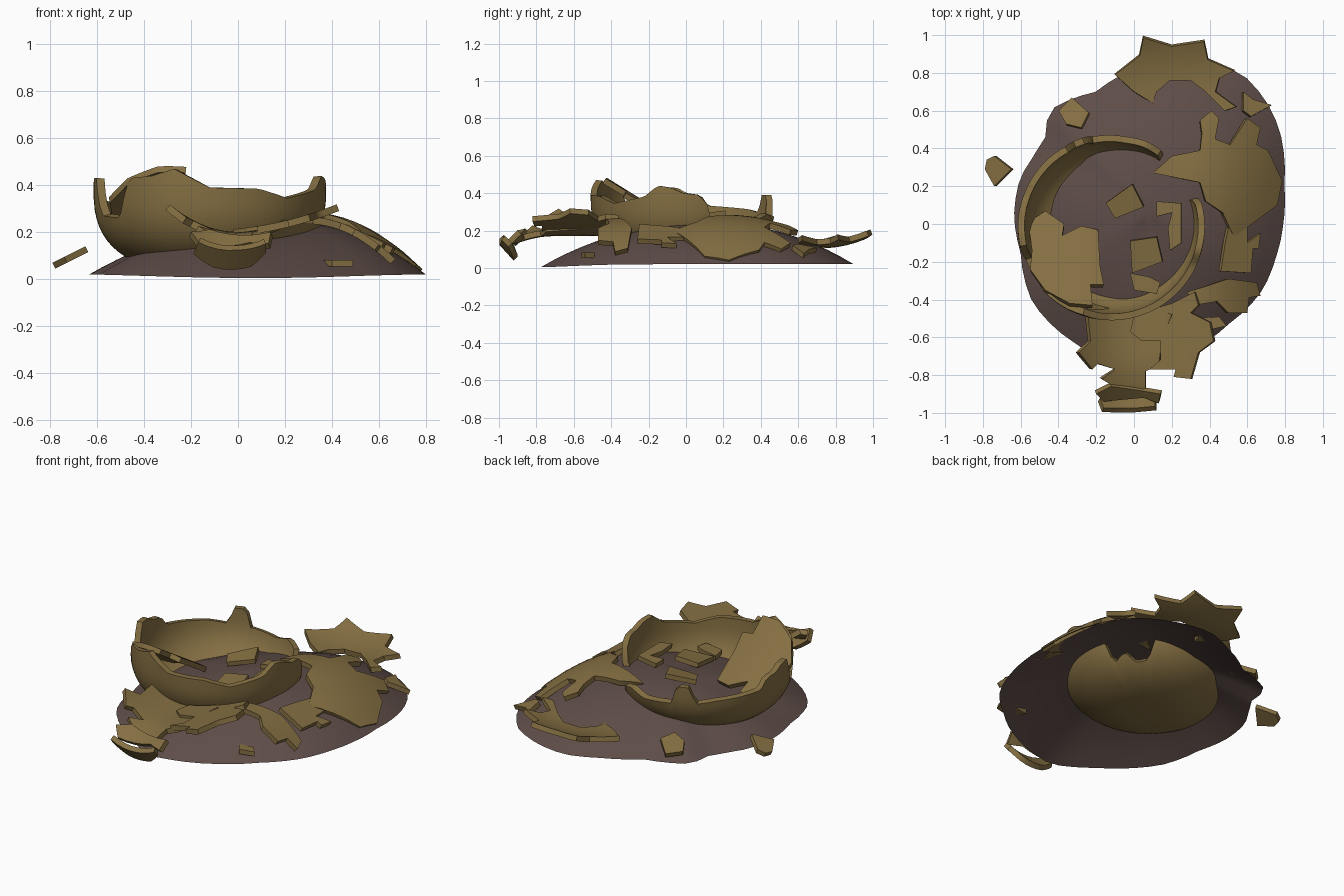
import bpy, bmesh, math
from mathutils import Vector

if "Cube" in bpy.data.objects:
    bpy.data.objects.remove(bpy.data.objects["Cube"])


def material(name, rgb):
    m = bpy.data.materials.new(name)
    m.diffuse_color = (*rgb, 1)
    m.use_nodes = True
    m.node_tree.nodes["Principled BSDF"].inputs["Base Color"].default_value = m.diffuse_color
    return m


SHELL = material("olive shell", (0.235, 0.16, 0.055))
SOIL = material("dark soil", (0.112, 0.074, 0.065))


def finish(name, bm, mat, thick=0, angle=40):
    mesh = bpy.data.meshes.new(name)
    bm.to_mesh(mesh)
    bm.free()
    ob = bpy.data.objects.new(name, mesh)
    bpy.context.collection.objects.link(ob)
    mesh.materials.append(mat)
    bpy.ops.object.select_all(action='DESELECT')
    ob.select_set(True)
    bpy.context.view_layer.objects.active = ob
    if thick:
        s = ob.modifiers.new("thickness", 'SOLIDIFY')
        s.thickness = thick
        s.offset = -1
        bpy.ops.object.modifier_apply(modifier=s.name)
    bpy.ops.object.shade_smooth_by_angle(angle=math.radians(angle))
    return ob


def lookup(table, a):
    """Linear interpolation around a full turn of (angle, value) pairs."""
    a %= 360
    t = [(table[-1][0] - 360, table[-1][1])] + table + [(table[0][0] + 360, table[0][1])]
    for (a0, v0), (a1, v1) in zip(t, t[1:]):
        if a0 <= a <= a1:
            return v0 + (v1 - v0) * (a - a0) / max(a1 - a0, 1e-6)


# Soil mound: an open sheet with an irregular outline
CX, CY = 0.08, 0.06
OUTLINE = [(.79, .4), (.795, .2), (.79, 0), (.75, -.18), (.68, -.35), (.5, -.53), (.3, -.67),
           (.1, -.75), (-.05, -.78), (-.28, -.65), (-.42, -.55), (-.54, -.41), (-.6, -.15),
           (-.635, .04), (-.6, .25), (-.55, .33), (-.47, .45), (-.45, .6), (-.2, .7), (0, .82),
           (.2, .9), (.4, .87), (.6, .77), (.7, .65), (.77, .5)]
RADII = sorted((math.degrees(math.atan2(y - CY, x - CX)) % 360, math.hypot(x - CX, y - CY))
               for x, y in OUTLINE)


def ground(x, y):
    a = math.atan2(y - CY, x - CX)
    t = min(1, math.hypot(x - CX, y - CY) / lookup(RADII, math.degrees(a)))
    edge = 0.02 - 0.015 * max(0, -math.sin(a)) ** 4
    return edge + (0.225 + 0.04 * t * math.cos(a)) * (1 - t ** 2.2)


bm = bmesh.new()
N, RINGS = 60, 12
rows = []
for r in range(1, RINGS + 1):
    row = []
    for i in range(N):
        a = 360 * i / N
        d = lookup(RADII, a) * r / RINGS
        x, y = CX + d * math.cos(math.radians(a)), CY + d * math.sin(math.radians(a))
        row.append(bm.verts.new((x, y, ground(x, y))))
    rows.append(row)
top = bm.verts.new((CX, CY, ground(CX, CY)))
for i in range(N):
    j = (i + 1) % N
    bm.faces.new((top, rows[0][i], rows[0][j]))
    for a, b in zip(rows, rows[1:]):
        bm.faces.new((a[i], b[i], b[j], a[j]))
finish("soil_mound", bm, SOIL)

# Large broken bowl of shell, with a jagged rim height per angle
RIM = [(0, .40), (10, .39), (16, .33), (22, .13), (32, .17), (40, .12), (50, .13), (56, .26),
       (68, .29), (80, .26), (102, .28), (106, .39), (114, .39), (119, .29), (132, .31),
       (148, .32), (164, .33), (169, .39), (178, .40), (184, .43), (192, .43), (200, .27),
       (218, .26), (226, .43), (240, .44), (252, .47), (270, .39), (295, .385), (312, .345),
       (335, .38), (344, .44), (352, .43)]
bm = bmesh.new()
B = Vector((-0.12, -0.015, 0.38))
R, DEPTH, POW = 0.495, 0.355, 2.6
N, ROWS = 120, 16
pole = bm.verts.new((B.x, B.y, B.z - DEPTH))
cols = []
for i in range(N):
    a = math.radians(360 * i / N)
    drop = (lookup(RIM, 360 * i / N) - B.z) / DEPTH
    end = math.pi / 2 + math.asin(math.copysign(abs(drop) ** (POW / 2), drop))
    col = []
    for k in range(1, ROWS + 1):
        p = end * k / ROWS
        r = R * max(0, math.sin(p)) ** (2 / POW)
        z = B.z - DEPTH * math.copysign(abs(math.cos(p)) ** (2 / POW), math.cos(p))
        col.append(bm.verts.new((B.x + r * math.cos(a), B.y + r * math.sin(a), z)))
    cols.append(col)
for i in range(N):
    a, b = cols[i], cols[(i + 1) % N]
    bm.faces.new((pole, b[0], a[0]))
    for k in range(ROWS - 1):
        bm.faces.new((a[k], b[k], b[k + 1], a[k + 1]))
finish("broken_shell_bowl", bm, SHELL, 0.035)


# Curved fragments: a plan outline bent by a height function
def fragment(name, pts, height, thick=0.03):
    bm = bmesh.new()
    f = bm.faces.new([bm.verts.new((x, y, 0)) for x, y in pts])
    f.normal_update()
    if f.normal.z < 0:
        f.normal_flip()
    bmesh.ops.triangulate(bm, faces=[f])
    bmesh.ops.subdivide_edges(bm, edges=bm.edges[:], cuts=3, use_grid_fill=True)
    for v in bm.verts:
        v.co.z = height(v.co.x, v.co.y)
    finish(name, bm, SHELL, thick)


def chip(name, pts, lift=0.04, sx=0.0, sy=0.0, base=None):
    """Small flat piece resting on the mound, or at a given height."""
    cx = sum(p[0] for p in pts) / len(pts)
    cy = sum(p[1] for p in pts) / len(pts)
    z = (ground(cx, cy) if base is None else base) + lift
    fragment(name, pts, lambda x, y: z + sx * (x - cx) + sy * (y - cy), 0.028)


fragment("back_star_fragment",
         [(.05, .985), (.2, .94), (.37, .965), (.39, .87), (.53, .81), (.45, .77), (.43, .7),
          (.54, .62), (.48, .6), (.38, .7), (.3, .76), (.19, .76), (.12, .7), (.1, .64),
          (0, .7), (-.1, .79), (.03, .89)],
         lambda x, y: .135 + .9 * max(0, y - .72) ** 2 + .35 * (x - .2) ** 2)
fragment("right_star_fragment",
         [(.1, .27), (.2, .36), (.35, .39), (.36, .48), (.35, .55), (.41, .6), (.45, .56),
          (.43, .45), (.51, .42), (.6, .56), (.67, .51), (.65, .42), (.71, .39), (.785, .23),
          (.76, .1), (.53, -.07), (.47, .06), (.38, .12), (.35, .22)],
         lambda x, y: .285 - 1.03 * (x - .3) ** 2 - .45 * (y - .2) ** 2)
fragment("leaning_fragment",
         [(-.56, .01), (-.47, .07), (-.37, 0), (-.38, -.06), (-.28, -.01), (-.19, -.03),
          (-.18, -.22), (-.16, -.32), (-.23, -.32), (-.22, -.43), (-.34, -.42), (-.47, -.35),
          (-.55, -.24), (-.54, -.14)],
         lambda x, y: .22 - .62 * y - .5 * (x + .35) ** 2)
fragment("front_left_fragment",
         [(-.25, -.41), (-.12, -.45), (.05, -.42), (.2, -.48), (.15, -.6), (.13, -.75),
          (.06, -.78), (.06, -.87), (-.05, -.9), (-.17, -.82), (-.1, -.77), (-.19, -.74),
          (-.22, -.77), (-.29, -.68), (-.23, -.62)],
         lambda x, y: .2 + 1.4 * x * x - .9 * max(0, -.7 - y) ** 2)
fragment("front_right_fragment",
         [(-.02, -.57), (0, -.48), (.2, -.42), (.32, -.36), (.34, -.43), (.3, -.47), (.4, -.52),
          (.42, -.62), (.34, -.68), (.3, -.82), (.21, -.81), (.22, -.77), (.08, -.77),
          (.14, -.72), (.14, -.62), (.04, -.62)],
         lambda x, y: .215 + .1 * x + .35 * x * x)
fragment("front_side_fragment",
         [(.28, -.36), (.38, -.33), (.5, -.29), (.65, -.31), (.67, -.38), (.61, -.39),
          (.6, -.47), (.5, -.47), (.44, -.41), (.32, -.43)],
         lambda x, y: .265 - 1.3 * max(0, x - .3) ** 2)
fragment("front_curl_upper",
         [(-.2, -.9), (-.12, -.86), (.02, -.88), (.14, -.9), (.13, -.95), (.05, -.92), (-.16, -.94)],
         lambda x, y: .14 + .9 * (y + .93) + 1.2 * (x + .03) ** 2)
fragment("front_curl_lower",
         [(-.18, -.92), (-.1, -.9), (.05, -.9), (.11, -.93), (.11, -.965), (0, -.975), (-.16, -.975)],
         lambda x, y: .06 - 1.1 * (y + .9) + 2 * (x + .03) ** 2)

# Loose chips inside the bowl, on the slopes and beside the mound
chip("bowl_chip_a", [(-.15, .11), (-.01, .21), (.05, .09), (-.1, .03)], .05, .15, .2)
chip("bowl_chip_b", [(-.02, -.09), (.12, -.07), (.15, -.2), (-.01, -.26)], .04, .1, .15)
chip("bowl_chip_c", [(-.02, -.26), (.08, -.28), (.14, -.31), (.12, -.37), (0, -.35)], .05)
chip("bowl_chip_d", [(.12, .12), (.25, .11), (.25, -.1), (.19, -.14), (.18, -.02), (.2, .06),
                     (.12, .04)], .06, .1)
chip("slope_chip_a", [(.48, -.12), (.5, -.02), (.6, 0), (.6, -.1), (.67, -.05), (.66, -.13),
                      (.63, -.13), (.62, -.26), (.46, -.25)], .035, -.5)
chip("slope_chip_b", [(.58, .7), (.63, .66), (.73, .63), (.62, .57), (.58, .6)], .045, -.3, -.2)
chip("slope_chip_c", [(-.4, .6), (-.33, .67), (-.24, .59), (-.28, .51), (-.36, .53)], .04, .2, -.3)
chip("front_chip", [(.36, -.5), (.45, -.49), (.49, -.54), (.4, -.56)], .03)
chip("stray_chip", [(-.79, .29), (-.78, .34), (-.74, .36), (-.65, .29), (-.74, .2)], .095, .5, 0, 0)
